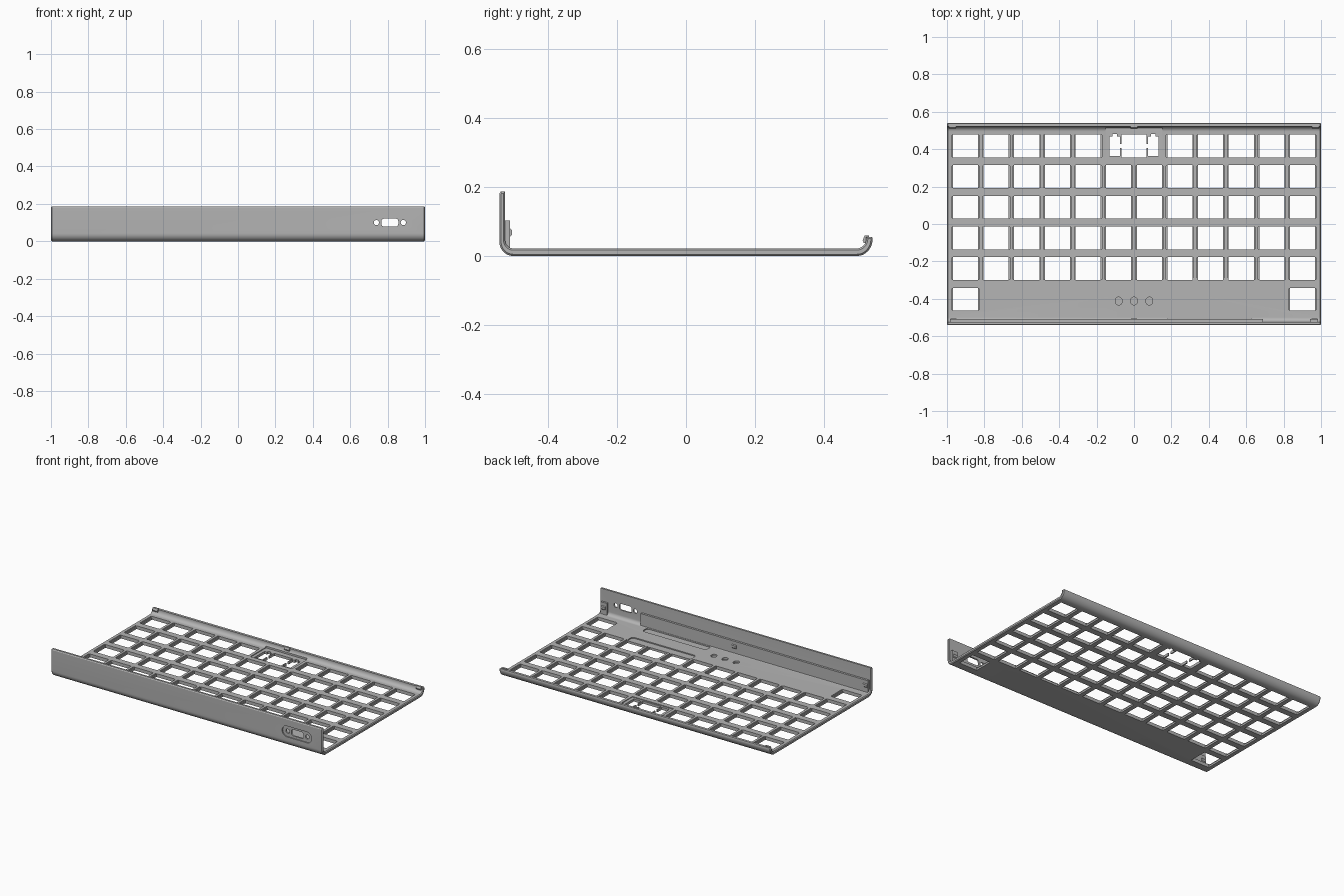
import bpy, bmesh, math
from mathutils import Vector

cube = bpy.data.objects.get("Cube")
if cube:
    bpy.data.objects.remove(cube, do_unlink=True)

grey = bpy.data.materials.new("satin_grey")
grey.use_nodes = True
grey.diffuse_color = (0.46, 0.46, 0.46, 1)
grey.node_tree.nodes["Principled BSDF"].inputs["Base Color"].default_value = (0.46, 0.46, 0.46, 1)


def prism(bm, pts, axis, lo, hi, bevel=0):
    """Extrude a closed 2D outline along an axis; optionally chamfer both ends."""
    place = {"x": lambda a, b, d: (d, a, b),
             "y": lambda a, b, d: (a, d, b),
             "z": lambda a, b, d: (a, b, d)}[axis]
    ends = [[bm.verts.new(place(a, b, d)) for a, b in pts] for d in (lo, hi)]
    caps = [bm.faces.new(ring) for ring in ends]
    sides = []
    n = len(pts)
    for i in range(n):
        j = (i + 1) % n
        sides.append(bm.faces.new((ends[0][i], ends[0][j], ends[1][j], ends[1][i])))
    bmesh.ops.recalc_face_normals(bm, faces=caps + sides)
    if bevel:
        rim = list({e for f in caps for e in f.edges})
        bmesh.ops.bevel(bm, geom=rim, offset=bevel, segments=1, affect="EDGES")


def box(bm, x0, x1, y0, y1, z0, z1):
    prism(bm, [(x0, y0), (x1, y0), (x1, y1), (x0, y1)], "z", z0, z1)


def arc(cx, cy, rx, ry, a0, a1, n=8):
    steps = [math.radians(a0 + (a1 - a0) * i / n) for i in range(n + 1)]
    return [(cx + rx * math.cos(t), cy + ry * math.sin(t)) for t in steps]


def rounded(cx, cy, w, h, r):
    """Rounded rectangle outline."""
    x, y = w / 2 - r, h / 2 - r
    corners = ((x, y, 0), (-x, y, 90), (-x, -y, 180), (x, -y, 270))
    return [p for dx, dy, a in corners
            for p in arc(cx + dx, cy + dy, r, r, a, a + 90, 6)]


def make(name, bm):
    mesh = bpy.data.meshes.new(name)
    bm.to_mesh(mesh)
    bm.free()
    mesh.materials.append(grey)
    obj = bpy.data.objects.new(name, mesh)
    bpy.context.collection.objects.link(obj)
    return obj


def activate(obj):
    bpy.ops.object.select_all(action="DESELECT")
    obj.select_set(True)
    bpy.context.view_layer.objects.active = obj


def cut(target, bm):
    """Subtract the cutter mesh from the target, then discard it."""
    cutter = make("cutter", bm)
    cutter.hide_render = True
    mod = target.modifiers.new("cut", "BOOLEAN")
    mod.operation = "DIFFERENCE"
    mod.solver = "EXACT"
    mod.object = cutter
    activate(target)
    bpy.ops.object.modifier_apply(modifier=mod.name)
    bpy.data.objects.remove(cutter, do_unlink=True)


# Bent shell: tall front wall, flat plate, low curled back lip
outline = [(-0.536, 0.186), (-0.54, 0.18)]
outline += arc(-0.5, 0.042, 0.04, 0.042, 180, 270)
outline += arc(0.495, 0.05, 0.045, 0.05, 270, 360)
outline += [(0.538, 0.055), (0.521, 0.055)]
outline += arc(0.495, 0.05, 0.026, 0.028, 360, 270)
outline += arc(-0.5, 0.045, 0.023, 0.023, 270, 180)
outline += [(-0.523, 0.186)]
bm = bmesh.new()
prism(bm, outline, "x", -1, 1, bevel=0.005)
shell = make("keyboard_case_shell", bm)

# Key grid, with one double-width key in the back row
PITCH = 0.1638
keys = []
for row in range(6):
    for col in range(12):
        if row == 0 and col in (5, 6):
            continue
        if row == 5 and 0 < col < 11:
            continue
        keys.append(((col - 5.5) * PITCH, 0.417 - row * PITCH))
holes, pockets = bmesh.new(), bmesh.new()
for x, y in keys + [(0, 0.417)]:
    box(holes, x - 0.067, x + 0.067, y - 0.061, y + 0.061, -0.02, 0.05)
for x, y in keys:
    box(pockets, x - 0.0735, x + 0.0735, y - 0.058, y + 0.058, 0.012, 0.05)
# Stabiliser openings beside the double key
for s in (-1, 1):
    xs = sorted((s * 0.075, s * 0.131))
    box(holes, xs[0], xs[1], 0.363, 0.467, -0.02, 0.05)
cut(shell, holes)
cut(shell, pockets)

# Slots joining the stabilisers to the key, and their end notches
slots = bmesh.new()
for s in (-1, 1):
    xs = sorted((s * 0.062, s * 0.08))
    box(slots, xs[0], xs[1], 0.405, 0.428, -0.03, 0.06)
    box(slots, s * 0.103 - 0.011, s * 0.103 + 0.011, 0.455, 0.48, -0.03, 0.06)
cut(shell, slots)

# Shallow interior reliefs: battery bay, stabiliser bay, round pads
relief = bmesh.new()
box(relief, -0.152, 0.152, 0.348, 0.512, 0.017, 0.07)
prism(relief, rounded(0.405, -0.32, 0.47, 0.06, 0.018), "z", 0.015, 0.07)
prism(relief, rounded(0.405, -0.48, 0.47, 0.055, 0.018), "z", 0.015, 0.07)
for x in (-0.082, 0, 0.082):
    prism(relief, rounded(x, -0.412, 0.036, 0.042, 0.0175), "z", 0.01, 0.07)
cut(shell, relief)

# Connector recess on the front wall, then its port and screw holes
recess = bmesh.new()
prism(recess, rounded(0.812, 0.1, 0.218, 0.072, 0.0355), "y", -0.57, -0.533)
cut(shell, recess)
port = bmesh.new()
prism(port, rounded(0.812, 0.1, 0.09, 0.042, 0.014), "y", -0.58, -0.5)
for x in (0.74, 0.884):
    prism(port, arc(x, 0.1, 0.014, 0.014, 0, 345, 23), "y", -0.58, -0.5)
cut(shell, port)

# Stiffening ledge behind the front wall, open around the connector
bm = bmesh.new()
for x0, x1 in ((-0.985, 0.69), (0.94, 0.985)):
    box(bm, x0, x1, -0.526, -0.509, 0.018, 0.103)
ledge = make("front_wall_ledge", bm)

# Snap bumps on the ledge and clips along the wall top and back lip
bm = bmesh.new()
for x in (-0.965, 0, 0.965):
    prism(bm, [(-0.511, 0.053), (-0.504, 0.06), (-0.504, 0.075), (-0.511, 0.082)],
          "x", x - 0.015, x + 0.015)
bumps = make("front_snap_bumps", bm)
bm = bmesh.new()
for x in (-0.97, 0, 0.97):
    prism(bm, [(0.527, 0.036), (0.514, 0.038), (0.511, 0.046), (0.517, 0.059), (0.53, 0.059)],
          "x", x - 0.018, x + 0.018)
clips = make("back_lip_clips", bm)

for obj in (shell, ledge, bumps, clips):
    activate(obj)
    bpy.ops.object.shade_smooth_by_angle(angle=math.radians(30))
